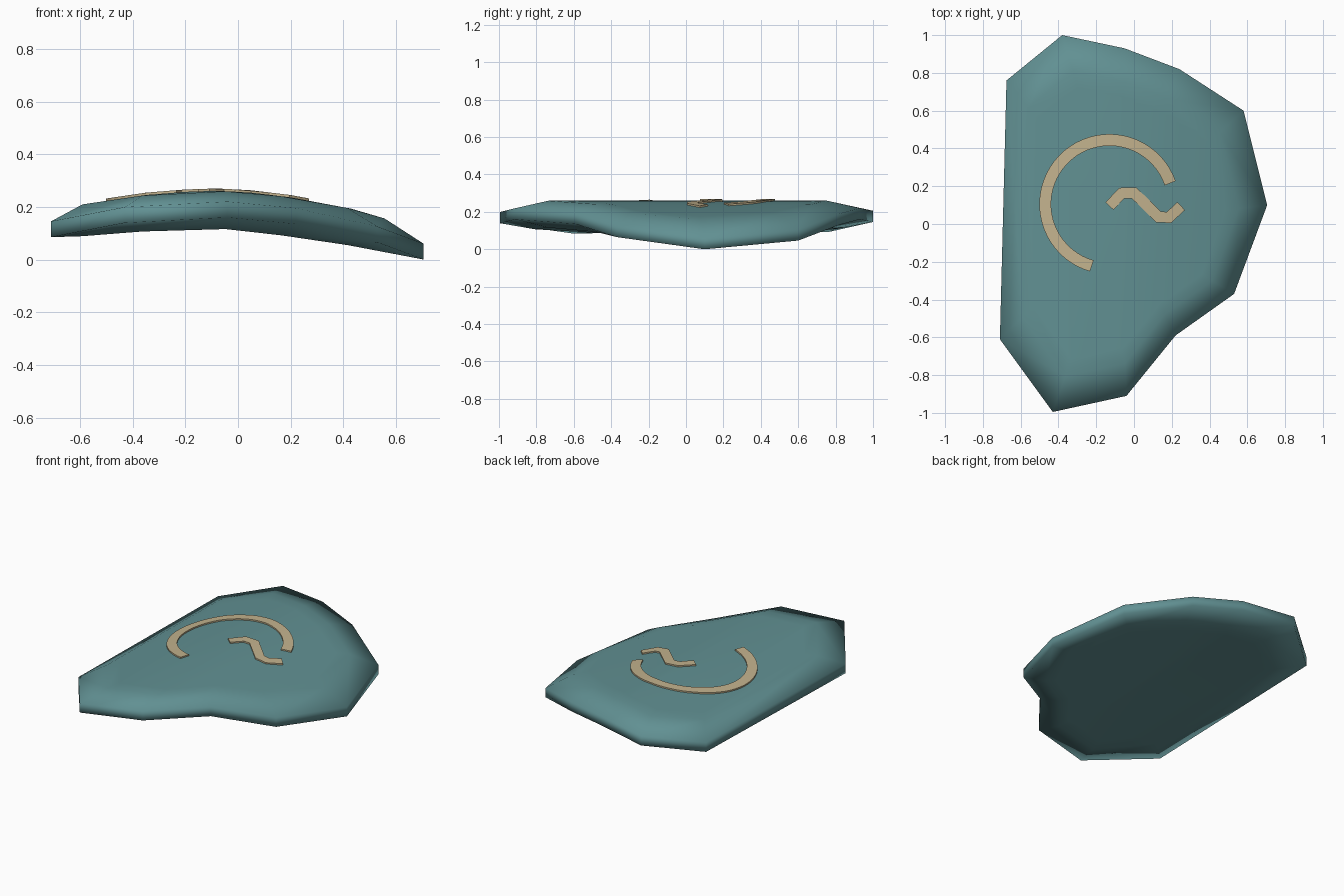
import bpy, bmesh
from math import radians, cos, sin
from mathutils import Vector

if "Cube" in bpy.data.objects:
    bpy.data.objects.remove(bpy.data.objects["Cube"])


def material(name, rgb):
    m = bpy.data.materials.new(name)
    m.use_nodes = True
    m.diffuse_color = (*rgb, 1)
    m.node_tree.nodes["Principled BSDF"].inputs["Base Color"].default_value = (*rgb, 1)
    return m


teal = material("teal", (0.12, 0.28, 0.29))
tan = material("tan", (0.55, 0.45, 0.27))


def lookup(keys):
    """Piecewise linear height along x."""
    def height(x):
        for (xa, za), (xb, zb) in zip(keys, keys[1:]):
            if x <= xb or xb == keys[-1][0]:
                return za + (zb - za) * (x - xa) / (xb - xa)
    return height


# Arched heights of the top, the rim and the underside
TOP = [(-0.6, 0.208), (-0.35, 0.245), (-0.2, 0.257), (-0.08, 0.261), (0.05, 0.254),
       (0.2, 0.236), (0.43, 0.193), (0.56, 0.155)]
RIM = [(-0.71, 0.085), (-0.4, 0.145), (-0.04, 0.16), (0.22, 0.135), (0.53, 0.065), (0.705, 0.0)]
UNDER = [(-0.6, 0.088), (-0.13, 0.125), (0.2, 0.088), (0.56, 0.033)]
top, rim, under = lookup(TOP), lookup(RIM), lookup(UNDER)

OUTLINE = [(-0.71, -0.61), (-0.43, -0.995), (-0.04, -0.91), (0.22, -0.59), (0.53, -0.37),
           (0.705, 0.1), (0.58, 0.6), (0.24, 0.82), (-0.05, 0.93), (-0.38, 1.0), (-0.675, 0.76)]


def finish(bm, name, mat, smooth_angle):
    bmesh.ops.recalc_face_normals(bm, faces=bm.faces)
    mesh = bpy.data.meshes.new(name)
    bm.to_mesh(mesh)
    bm.free()
    ob = bpy.data.objects.new(name, mesh)
    bpy.context.collection.objects.link(ob)
    mesh.materials.append(mat)
    bpy.ops.object.select_all(action="DESELECT")
    ob.select_set(True)
    bpy.context.view_layer.objects.active = ob
    bpy.ops.object.shade_smooth_by_angle(angle=radians(smooth_angle))


# Curved plate: stacked outlines joined into a shell, with caps cut along the arch
def build_plate():
    bm = bmesh.new()

    def ring(scale, height):
        pts = [(x * scale - 0.08 * (1 - scale), y * scale) for x, y in OUTLINE]
        return [bm.verts.new((x, y, height(x))) for x, y in pts]

    rings = [ring(0.72, under), ring(0.81, under), ring(1, rim),
             ring(1, lambda x: rim(x) + 0.06), ring(0.81, top), ring(0.72, top)]
    n = len(OUTLINE)
    for a, b in zip(rings, rings[1:]):
        for i in range(n):
            j = (i + 1) % n
            bm.faces.new((a[i], a[j], b[j], b[i]))
    for loop, keys, height in ((rings[0], UNDER, under), (rings[-1], TOP, top)):
        faces = [bm.faces.new(loop)]
        for x, _ in keys[1:-1]:
            geom = faces + list({e for f in faces for e in f.edges}) \
                + list({v for f in faces for v in f.verts})
            cut = bmesh.ops.bisect_plane(bm, geom=geom, plane_co=(x, 0, 0), plane_no=(1, 0, 0))
            faces = [g for g in cut["geom"] if isinstance(g, bmesh.types.BMFace)]
        for v in {v for f in faces for v in f.verts}:
            v.co.z = height(v.co.x)
    finish(bm, "curved_plate", teal, 180)


# Inlaid strips that follow the curved top
def build_strip(name, path, width):
    bm = bmesh.new()
    pts = [Vector(p) for p in path]
    rows = []
    for i, p in enumerate(pts):
        before = (p - pts[i - 1]).normalized() if i else (pts[1] - p).normalized()
        after = (pts[i + 1] - p).normalized() if i < len(pts) - 1 else before
        tangent = (before + after).normalized()
        side = Vector((-tangent.y, tangent.x)) * (width / 2 / tangent.dot(after))
        row = []
        for s, dz in ((1, 0.009), (-1, 0.009), (-1, -0.006), (1, -0.006)):
            q = p + side * s
            row.append(bm.verts.new((q.x, q.y, top(q.x) + dz)))
        rows.append(row)
    for a, b in zip(rows, rows[1:]):
        for k in range(4):
            m = (k + 1) % 4
            bm.faces.new((a[k], a[m], b[m], b[k]))
    bm.faces.new(rows[0])
    bm.faces.new(rows[-1])
    finish(bm, name, tan, 40)


build_plate()

STEPS = 40
angles = [radians(19 + (254 - 19) * i / STEPS) for i in range(STEPS + 1)]
build_strip("open_ring_inlay", [(-0.13 + 0.34 * cos(a), 0.105 + 0.34 * sin(a)) for a in angles], 0.062)
build_strip("wave_inlay", [(-0.13, 0.095), (-0.065, 0.163), (0.0, 0.165), (0.13, 0.037),
                           (0.185, 0.035), (0.25, 0.095)], 0.058)
